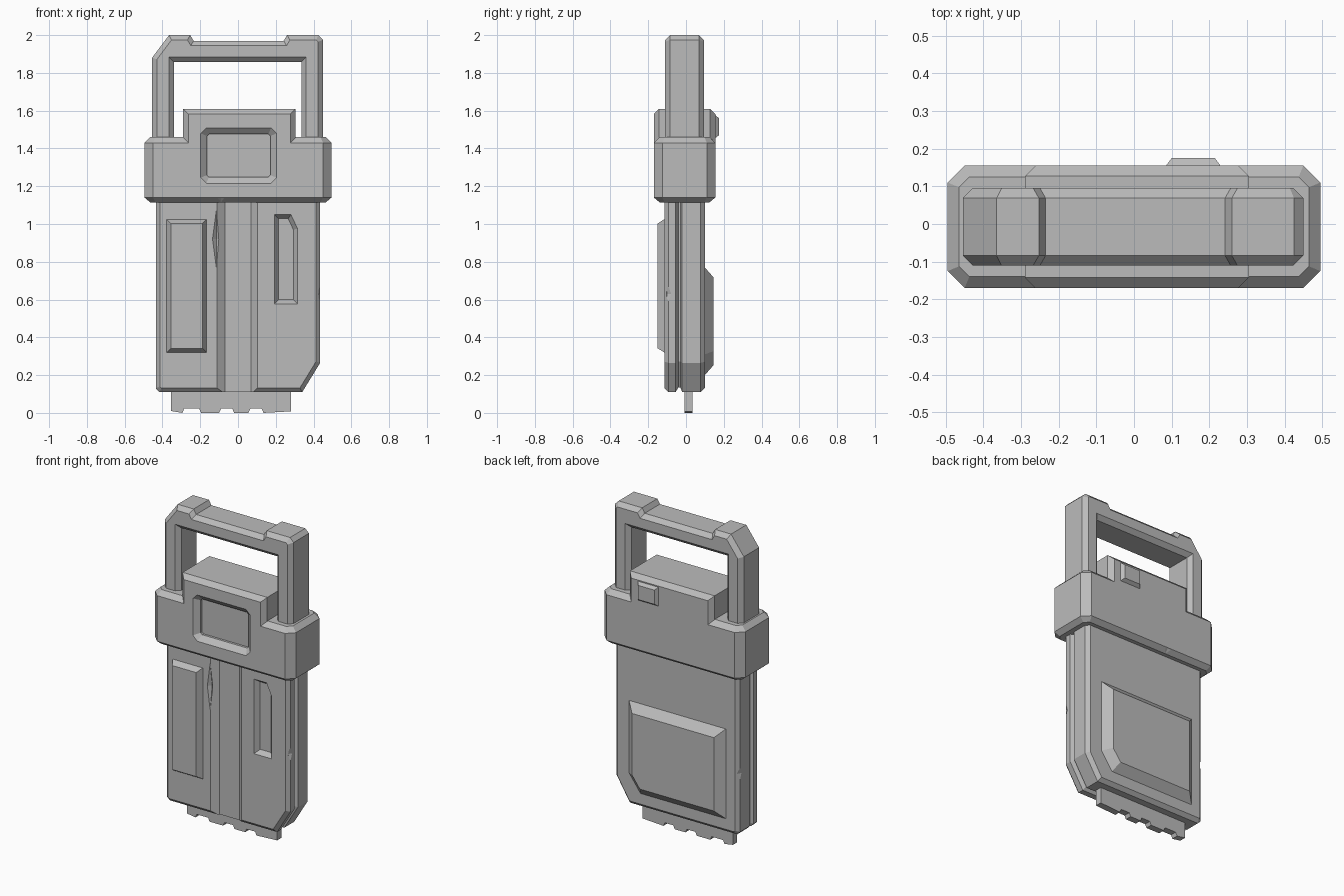
import bpy
import bmesh
from mathutils import Vector

cube = bpy.data.objects.get("Cube")
if cube:
    bpy.data.objects.remove(cube, do_unlink=True)

GREY = (0.5, 0.5, 0.5, 1.0)
grey = bpy.data.materials.new("plain grey")
grey.use_nodes = True
grey.diffuse_color = GREY
grey.node_tree.nodes["Principled BSDF"].inputs["Base Color"].default_value = GREY


def inset(poly, d):
    """Move every side of a counter-clockwise outline inwards by d."""
    pts = [Vector(p) for p in poly]
    out = []
    for i, p in enumerate(pts):
        a = (p - pts[i - 1]).normalized()
        b = (pts[(i + 1) % len(pts)] - p).normalized()
        na, nb = Vector((-a.y, a.x)), Vector((-b.y, b.x))
        out.append(p + (na + nb) * d / (1 + na.dot(nb)))
    return out


def finish(name, bm):
    bmesh.ops.recalc_face_normals(bm, faces=bm.faces)
    mesh = bpy.data.meshes.new(name)
    bm.to_mesh(mesh)
    bm.free()
    mesh.materials.append(grey)
    obj = bpy.data.objects.new(name, mesh)
    bpy.context.collection.objects.link(obj)
    return obj


def loft(name, poly, rings, axis="y"):
    """Stack an outline along an axis; rings are (position, inset)."""
    bm = bmesh.new()
    loops = []
    for pos, d in rings:
        loops.append([bm.verts.new((p.x, pos, p.y) if axis == "y" else (p.x, p.y, pos))
                      for p in inset(poly, d)])
    n = len(poly)
    for lo, hi in zip(loops, loops[1:]):
        for i in range(n):
            j = (i + 1) % n
            bm.faces.new((lo[i], lo[j], hi[j], hi[i]))
    bm.faces.new(loops[0])
    bm.faces.new(loops[-1])
    return finish(name, bm)


def rect(x0, x1, y0, y1, c=0.0):
    """Rectangle outline with optional cut corners."""
    if not c:
        return [(x0, y0), (x1, y0), (x1, y1), (x0, y1)]
    return [(x0 + c, y0), (x1 - c, y0), (x1, y0 + c), (x1, y1 - c),
            (x1 - c, y1), (x0 + c, y1), (x0, y1 - c), (x0, y0 + c)]


def chip(location, size):
    """Diamond-shaped cutter for a worn edge."""
    bm = bmesh.new()
    bmesh.ops.create_uvsphere(bm, u_segments=4, v_segments=2, radius=1)
    for v in bm.verts:
        v.co = Vector([c * s for c, s in zip(v.co, size)]) + Vector(location)
    return finish("chip_cutter", bm)


def carve(target, *cutters):
    for cutter in cutters:
        cutter.hide_render = True
        mod = target.modifiers.new("cut", "BOOLEAN")
        mod.operation = "DIFFERENCE"
        mod.solver = "EXACT"
        mod.object = cutter
        bpy.context.view_layer.objects.active = target
        bpy.ops.object.modifier_apply(modifier=mod.name)
        bpy.data.objects.remove(cutter, do_unlink=True)


# Casing: two bevelled shells with a narrow seam between them
casing = [(-0.415, 0.11), (0.34, 0.11), (0.435, 0.265), (0.435, 1.2),
          (-0.435, 1.2), (-0.435, 0.13)]
front_shell = loft("front_shell", casing,
                   [(-0.115, 0.022), (-0.093, 0), (-0.055, 0), (-0.04, 0.025), (-0.03, 0.025)])
back_shell = loft("back_shell", casing,
                  [(-0.03, 0.025), (-0.02, 0), (0.078, 0), (0.10, 0.022)])

# Centre channel and slot in the front shell
channel = [(-0.125, -0.125), (0.115, -0.125), (0.07, -0.085), (-0.07, -0.085)]
slot = [(0.193, 0.577), (0.315, 0.577), (0.315, 0.975), (0.28, 1.05), (0.193, 1.05)]
carve(front_shell,
      loft("channel_cutter", channel, [(0, 0), (1.3, 0)], "z"),
      loft("slot_cutter", slot, [(-0.12, -0.004), (-0.085, 0.022)]),
      chip((-0.115, -0.115, 0.92), (0.02, 0.02, 0.15)),
      chip((0.44, -0.1, 0.63), (0.018, 0.03, 0.08)))
carve(back_shell, chip((-0.44, 0.09, 0.5), (0.018, 0.035, 0.1)))

# Raised panels on the casing
loft("front_panel", rect(-0.378, -0.167, 0.32, 1.025), [(-0.10, 0), (-0.115, 0), (-0.15, 0.022)])
back_outline = [(-0.35, 0.2), (0.25, 0.2), (0.33, 0.31), (0.33, 0.77), (-0.35, 0.77)]
loft("back_panel", back_outline, [(0.09, 0), (0.10, 0), (0.145, 0.052)])

# Collar with cut corners, and the raised housing rising out of it
collar = loft("collar", rect(-0.495, 0.495, -0.17, 0.155, 0.045),
              [(1.115, 0.03), (1.14, 0), (1.43, 0), (1.46, 0.03)], "z")
housing = loft("housing", rect(-0.29, 0.305, 1.25, 1.61),
               [(-0.17, 0.028), (-0.142, 0), (0.127, 0), (0.155, 0.028)])
union = collar.modifiers.new("join", "BOOLEAN")
union.operation = "UNION"
union.solver = "EXACT"
union.object = housing
bpy.context.view_layer.objects.active = collar
bpy.ops.object.modifier_apply(modifier=union.name)
bpy.data.objects.remove(housing, do_unlink=True)

# Screen recess and worn edges of the collar
carve(collar,
      loft("screen_cutter", rect(-0.198, 0.205, 1.215, 1.51, 0.03),
           [(-0.175, -0.005), (-0.14, 0.034), (-0.125, 0.034)]),
      chip((0.17, -0.165, 1.615), (0.14, 0.025, 0.025)),
      chip((-0.09, -0.165, 1.115), (0.1, 0.025, 0.025)),
      chip((-0.13, 0.15, 1.115), (0.12, 0.025, 0.025)))
loft("back_button", rect(0.085, 0.23, 1.455, 1.575), [(0.14, 0), (0.155, 0), (0.175, 0.015)])

# Carrying handle with one sloped shoulder and a dipped grip
handle = [(-0.455, 1.4), (-0.34, 1.4), (-0.34, 1.857), (0.335, 1.857), (0.335, 1.4),
          (0.45, 1.4), (0.45, 1.975), (0.425, 2.0), (0.26, 2.0), (0.242, 1.97),
          (-0.235, 1.97), (-0.253, 2.0), (-0.365, 2.0), (-0.455, 1.88)]
loft("handle", handle, [(-0.11, 0.026), (-0.084, 0), (0.069, 0), (0.095, 0.026)])

# Connector tongue with shallow teeth along the bottom edge
tongue = [(-0.355, 0.13), (-0.355, 0.01)]
for left, right in [(-0.285, -0.205), (-0.09, -0.03), (0.065, 0.125)]:
    tongue += [(left - 0.01, 0.0), (left, 0.022), (right, 0.022), (right + 0.01, 0.0)]
tongue += [(0.28, 0.008), (0.28, 0.13)]
loft("connector", tongue, [(-0.007, 0), (0.035, 0)])
